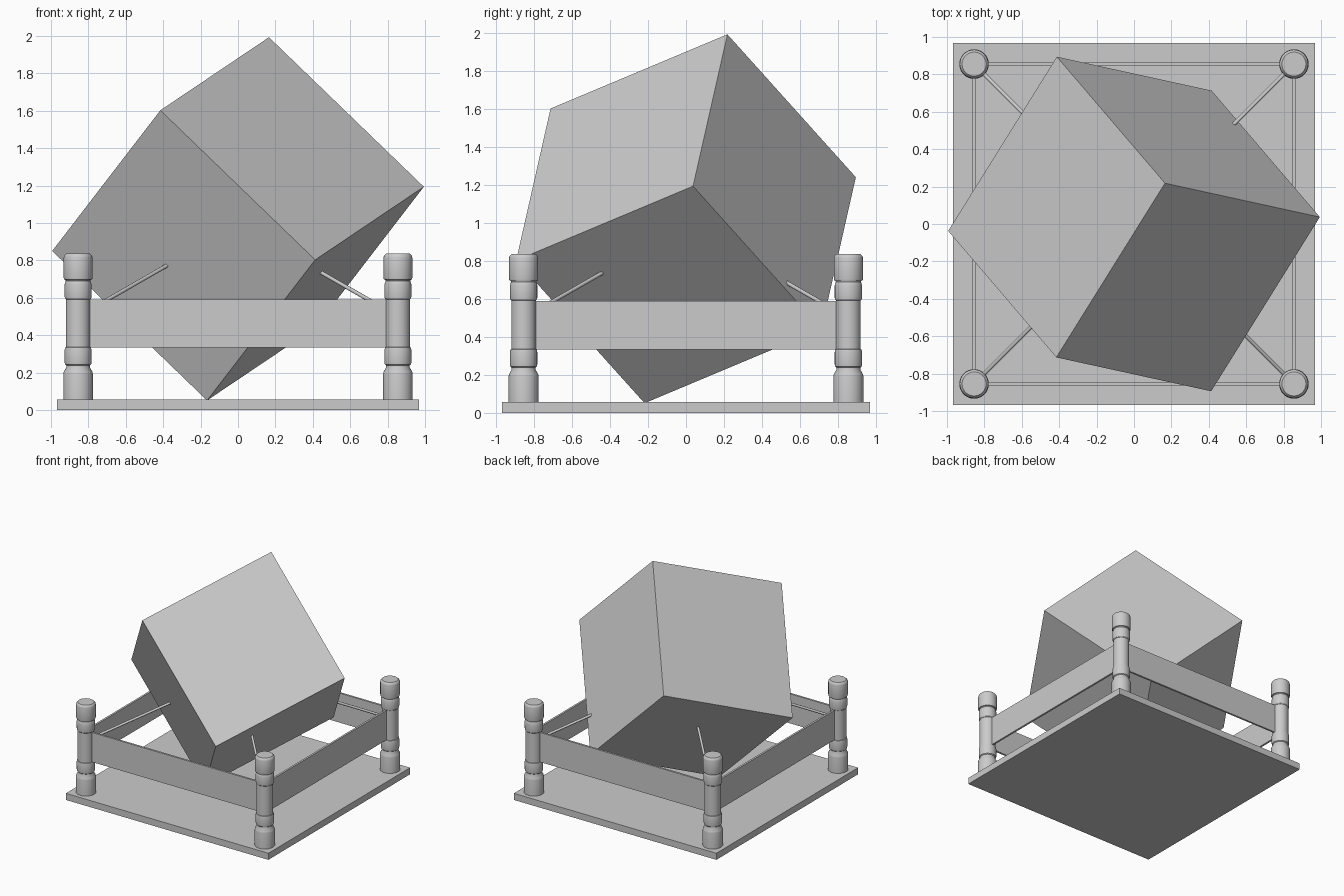
import bpy, bmesh, math
from mathutils import Vector, Matrix

if "Cube" in bpy.data.objects:
    bpy.data.objects.remove(bpy.data.objects["Cube"])

POST = 0.855
CENTRE = Vector((0, 0, 1.022))


def box(name, size, loc):
    bpy.ops.mesh.primitive_cube_add(size=1, location=loc)
    ob = bpy.context.object
    ob.name = name
    ob.scale = size
    bpy.ops.object.transform_apply(location=False, rotation=False, scale=True)
    return ob


def lathe(name, profile, loc, sides=32):
    bm = bmesh.new()
    rings = []
    for r, z in profile:
        rings.append([bm.verts.new((r * math.cos(2 * math.pi * i / sides),
                                    r * math.sin(2 * math.pi * i / sides), z))
                      for i in range(sides)])
    for a, b in zip(rings, rings[1:]):
        for i in range(sides):
            j = (i + 1) % sides
            bm.faces.new((a[i], a[j], b[j], b[i]))
    bm.faces.new(rings[0][::-1])
    bm.faces.new(rings[-1])
    me = bpy.data.meshes.new(name)
    bm.to_mesh(me)
    bm.free()
    ob = bpy.data.objects.new(name, me)
    bpy.context.collection.objects.link(ob)
    ob.location = loc
    bpy.ops.object.select_all(action='DESELECT')
    ob.select_set(True)
    bpy.context.view_layer.objects.active = ob
    bpy.ops.object.shade_smooth_by_angle(angle=math.radians(30))
    return ob


def rod(name, start, end, radius):
    d = end - start
    bpy.ops.mesh.primitive_cylinder_add(vertices=12, radius=radius, depth=d.length,
                                        location=(start + end) / 2)
    ob = bpy.context.object
    ob.name = name
    ob.rotation_euler = d.to_track_quat('Z', 'Y').to_euler()
    bpy.ops.object.shade_smooth_by_angle(angle=math.radians(40))


# Base plate
box("base_plate", (1.935, 1.935, 0.057), (0, 0, 0.0285))

# Large tilted cube balanced on one corner
u = Vector((-0.58, -0.93, -0.39)).normalized()
v = Vector((0.83, -0.18, -0.80))
v = (v - v.dot(u) * u).normalized()
w = u.cross(v)
cube = box("tilted_cube", (1.165, 1.165, 1.165), (0, 0, 0))
cube.matrix_world = Matrix.Translation(CENTRE) @ Matrix((u, v, w)).transposed().to_4x4()

# Turned corner posts, side rails and support rods
profile = [(0.079, 0.055), (0.079, 0.193), (0.077, 0.203), (0.063, 0.228), (0.063, 0.238),
           (0.070, 0.244), (0.072, 0.255), (0.072, 0.320), (0.069, 0.334), (0.065, 0.336),
           (0.065, 0.592), (0.070, 0.597), (0.072, 0.607), (0.072, 0.670), (0.069, 0.682),
           (0.066, 0.690), (0.068, 0.696), (0.075, 0.698), (0.077, 0.706), (0.077, 0.815),
           (0.074, 0.826), (0.064, 0.836)]
for sx, side in ((-1, "left"), (1, "right")):
    for sy, end in ((-1, "front"), (1, "back")):
        corner = Vector((sx * POST, sy * POST, 0))
        lathe(f"{end}_{side}_post", profile, corner)
        start = corner + Vector((0, 0, 0.50))
        rod(f"{end}_{side}_rod", start, start.lerp(Vector((0, 0, 0.99)), 0.6), 0.0105)
    box(f"{side}_rail", (0.017, 2 * POST, 0.255), (sx * POST, 0, 0.4625))
for sy, end in ((-1, "front"), (1, "back")):
    box(f"{end}_rail", (2 * POST, 0.017, 0.255), (0, sy * POST, 0.4625))
